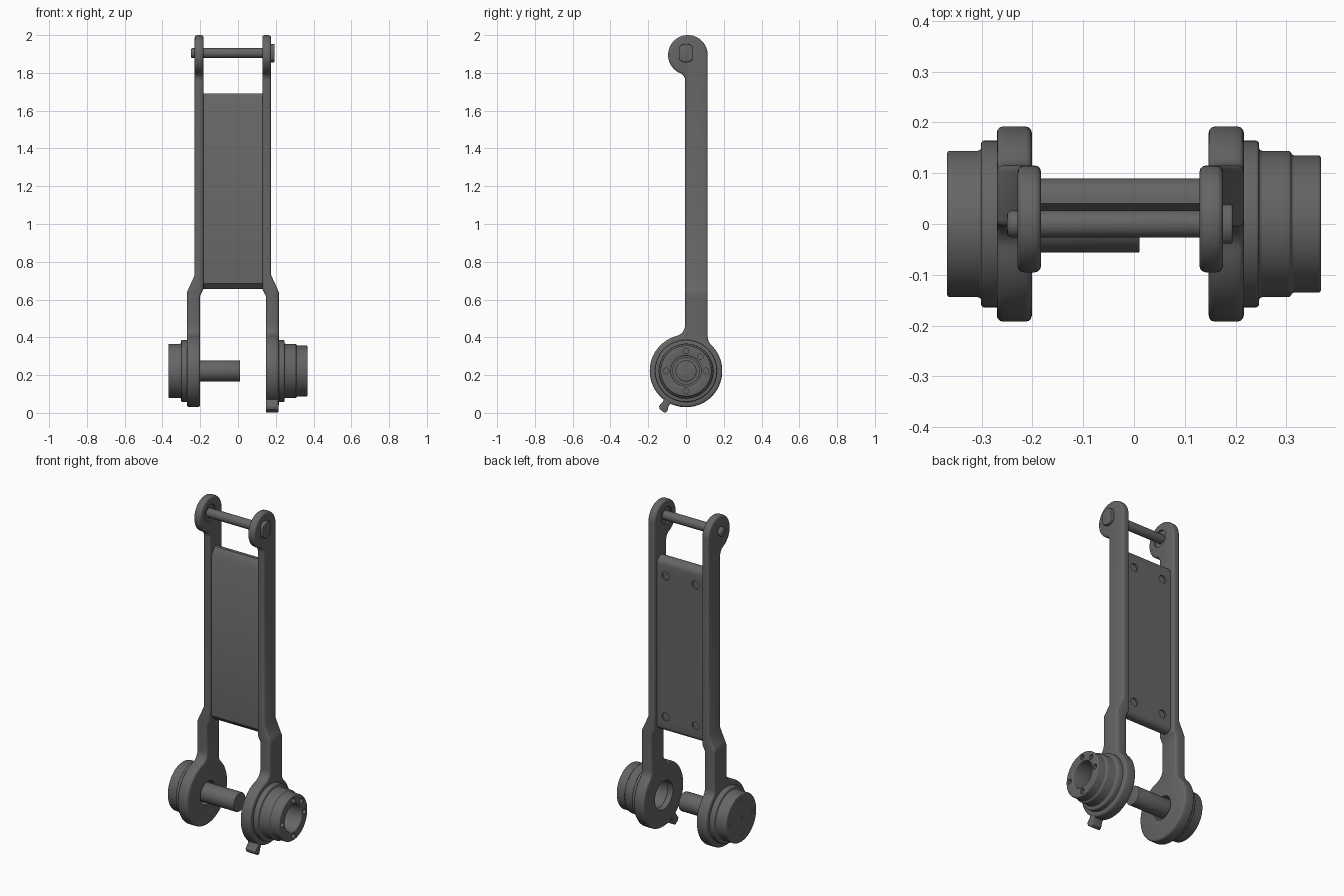
import bpy, bmesh, math

if "Cube" in bpy.data.objects:
    bpy.data.objects.remove(bpy.data.objects["Cube"])

MID = -0.027         # mirror plane of the two arms
LOW = (0.0, 0.222)   # lower axle (y, z)
TOP = (0.0, 1.905)   # upper pin (y, z)

# dark grey metal
metal = bpy.data.materials.new("dark_metal")
metal.diffuse_color = (0.13, 0.13, 0.13, 1)
metal.use_nodes = True
metal.node_tree.nodes["Principled BSDF"].inputs["Base Color"].default_value = metal.diffuse_color


def finish(name, bm, bevel=0.0, x=0.0):
    bmesh.ops.remove_doubles(bm, verts=bm.verts, dist=1e-5)
    bmesh.ops.recalc_face_normals(bm, faces=bm.faces)
    me = bpy.data.meshes.new(name)
    bm.to_mesh(me)
    bm.free()
    me.materials.append(metal)
    ob = bpy.data.objects.new(name, me)
    ob.location.x = x
    bpy.context.collection.objects.link(ob)
    if bevel:
        m = ob.modifiers.new("bevel", 'BEVEL')
        m.width, m.segments, m.use_clamp_overlap = bevel, 3, False
        m.limit_method, m.angle_limit = 'ANGLE', math.radians(40)
    return ob


def smooth(ob):
    bpy.ops.object.select_all(action='DESELECT')
    bpy.context.view_layer.objects.active = ob
    ob.select_set(True)
    for m in list(ob.modifiers):
        bpy.ops.object.modifier_apply(modifier=m.name)
    bpy.ops.object.shade_smooth_by_angle(angle=math.radians(35))


def extrude(pts, x0, x1):
    """Prism from a (y, z) outline between two x positions."""
    bm = bmesh.new()
    f = bm.faces.new([bm.verts.new((x0, y, z)) for y, z in pts])
    r = bmesh.ops.extrude_face_region(bm, geom=[f], use_keep_orig=True)
    bmesh.ops.translate(bm, vec=(x1 - x0, 0, 0),
                        verts=[v for v in r["geom"] if isinstance(v, bmesh.types.BMVert)])
    return bm


def lathe(name, pts, centre, bevel=0.0, n=64, closed=False):
    """Revolve (x, radius) points about the x axis through centre."""
    bm = bmesh.new()
    vs = [bm.verts.new((x, centre[0] + r, centre[1])) for x, r in pts]
    es = [bm.edges.new(p) for p in zip(vs, vs[1:])]
    if closed:
        es.append(bm.edges.new((vs[-1], vs[0])))
    bmesh.ops.spin(bm, geom=vs + es, cent=(0, *centre), axis=(1, 0, 0),
                   angle=2 * math.pi, steps=n, use_merge=True)
    return finish(name, bm, bevel)


def rod(name, x0, x1, r, centre, bevel=0.0, n=48):
    return lathe(name, [(x0, 0), (x0, r), (x1, r), (x1, 0)], centre, bevel, n)


def cut(ob, cutters):
    for c in cutters:
        c.hide_render = True
        m = ob.modifiers.new("cut", 'BOOLEAN')
        m.operation, m.solver, m.object = 'DIFFERENCE', 'EXACT', c
    smooth(ob)
    for c in cutters:
        bpy.data.objects.remove(c)


def arc(c, r, a0, a1, n):
    return [(c[0] + r * math.cos(a0 + (a1 - a0) * i / n),
             c[1] + r * math.sin(a0 + (a1 - a0) * i / n)) for i in range(n + 1)]


# side arms: one outline with eye at each end, bent in x, mirrored
Y0, Y1, R, F = -0.005, 0.115, 0.192, 0.06
fr = (Y1 + F, LOW[1] + math.sqrt((R + F) ** 2 - (Y1 + F) ** 2))
fl = (Y0 - F, LOW[1] + math.sqrt((R + F) ** 2 - (Y0 - F) ** 2))
tr = math.atan2(fr[1] - LOW[1], fr[0])
tl = math.atan2(fl[1] - LOW[1], fl[0])
eye, er, ef = (0.01, 1.895), 0.105, 0.04
dy = Y0 - ef - eye[0]
fu = (Y0 - ef, eye[1] - math.sqrt((er + ef) ** 2 - dy ** 2))
tu = math.atan2(fu[1] - eye[1], dy) + 2 * math.pi
outline = (arc(LOW, R, tl, tr + 2 * math.pi, 56)[:-1] + arc(fr, F, tr + math.pi, math.pi, 8)
           + arc(eye, er, 0, tu, 32)[:-1] + arc(fu, ef, tu - math.pi, 0, 8)
           + arc(fl, F, 0, tl - math.pi, 10)[:-1])
bm = extrude(outline, 0, 1)
for z in (0.62, 0.64, 0.655, 0.73):
    bmesh.ops.bisect_plane(bm, geom=bm.verts[:] + bm.edges[:] + bm.faces[:],
                           plane_co=(0, 0, z), plane_no=(0, 0, 1))


def ramp(z, z0, z1, a, b):
    t = min(1, max(0, (z - z0) / (z1 - z0)))
    return a + (b - a) * t


for v in bm.verts:
    z = v.co.z
    v.co.x = ramp(z, 0.64, 0.73, 0.243, 0.202) if v.co.x > 0.5 else ramp(z, 0.62, 0.655, 0.174, 0.156)
arms = finish("side_arms", bm, 0.012, MID)
m = arms.modifiers.new("mirror", 'MIRROR')
m.use_axis[0] = True
cut(arms, [rod("left_bore_cutter", -0.262, -0.1, 0.07, LOW, n=64),
           rod("right_bore_cutter", 0.1, 0.3, 0.085, LOW, n=64),
           rod("eye_cutter", MID - 0.166, MID + 0.166, 0.05, TOP)])

# centre panel: chamfered front, rounded back, round recesses at the back corners
panel = finish("centre_panel", extrude(
    [(0.01, 0.685), (0.04, 0.655)] + arc((0.06, 0.685), 0.03, -math.pi / 2, 0, 6)
    + arc((0.05, 1.65), 0.04, 0, math.pi / 2, 6) + [(0.04, 1.69), (0.01, 1.645)],
    MID - 0.165, MID + 0.165))
recesses = []
for x in (MID - 0.1, MID + 0.1):
    for z in (0.745, 1.59):
        c = rod("recess_cutter", -0.02, 0.05, 0.024, (0, 0), n=24)
        c.location = (x, 0.1, z)
        c.rotation_euler.z = math.pi / 2
        recesses.append(c)
cut(panel, recesses)

# upper pin and its flat-sided head
smooth(rod("upper_pin", -0.25, 0.18, 0.027, TOP, 0.011))
head = [(max(-0.038, min(0.038, y)), z) for y, z in arc(TOP, 0.049, 0, 2 * math.pi, 40)[:-1]]
pts = []
for p in head:
    if not (abs(p[0]) == 0.038 and pts and pts[-1][0] == p[0] and abs(p[1] - TOP[1]) < 0.025):
        pts.append(p)
smooth(finish("upper_pin_head", extrude(pts, 0.16, 0.194), 0.004))

# lower stub axle
smooth(rod("lower_axle", -0.28, 0.011, 0.056, LOW, 0.003))

# left hub, closed cap with small dimples
left = lathe("left_hub", [(-0.255, 0), (-0.255, 0.164), (-0.301, 0.164), (-0.301, 0.144),
                          (-0.368, 0.144), (-0.368, 0)], LOW, 0.006)
spots = [LOW] + arc(LOW, 0.105, 0, 1.5 * math.pi, 3)
cut(left, [rod("dimple_cutter", -0.4, -0.362, 0.006, s, n=16) for s in spots])

# right hub, stepped sleeve with bore and bolt holes
right = lathe("right_hub", [(0.18, 0.08), (0.18, 0.164), (0.246, 0.164), (0.246, 0.144), (0.309, 0.144),
                            (0.309, 0.135), (0.368, 0.135), (0.368, 0.08)], LOW, 0.006, closed=True)
bolts = arc(LOW, 0.106, 0, 1.5 * math.pi, 3) + arc(LOW, 0.106, math.pi / 4, math.pi / 4, 1)[:1]
cut(right, [rod("bolt_cutter", 0.345, 0.4, 0.015, b, n=20) for b in bolts])

# stop tab under the right eye
tab = finish("stop_tab", extrude([(-0.06, 0.08), (-0.11, 0.10), (-0.121, 0.06), (-0.143, 0.036),
                                  (-0.138, 0.018), (-0.112, 0.0), (-0.1, 0.008), (-0.09, 0.04)],
                                 0.148, 0.214), 0.005)
smooth(tab)
